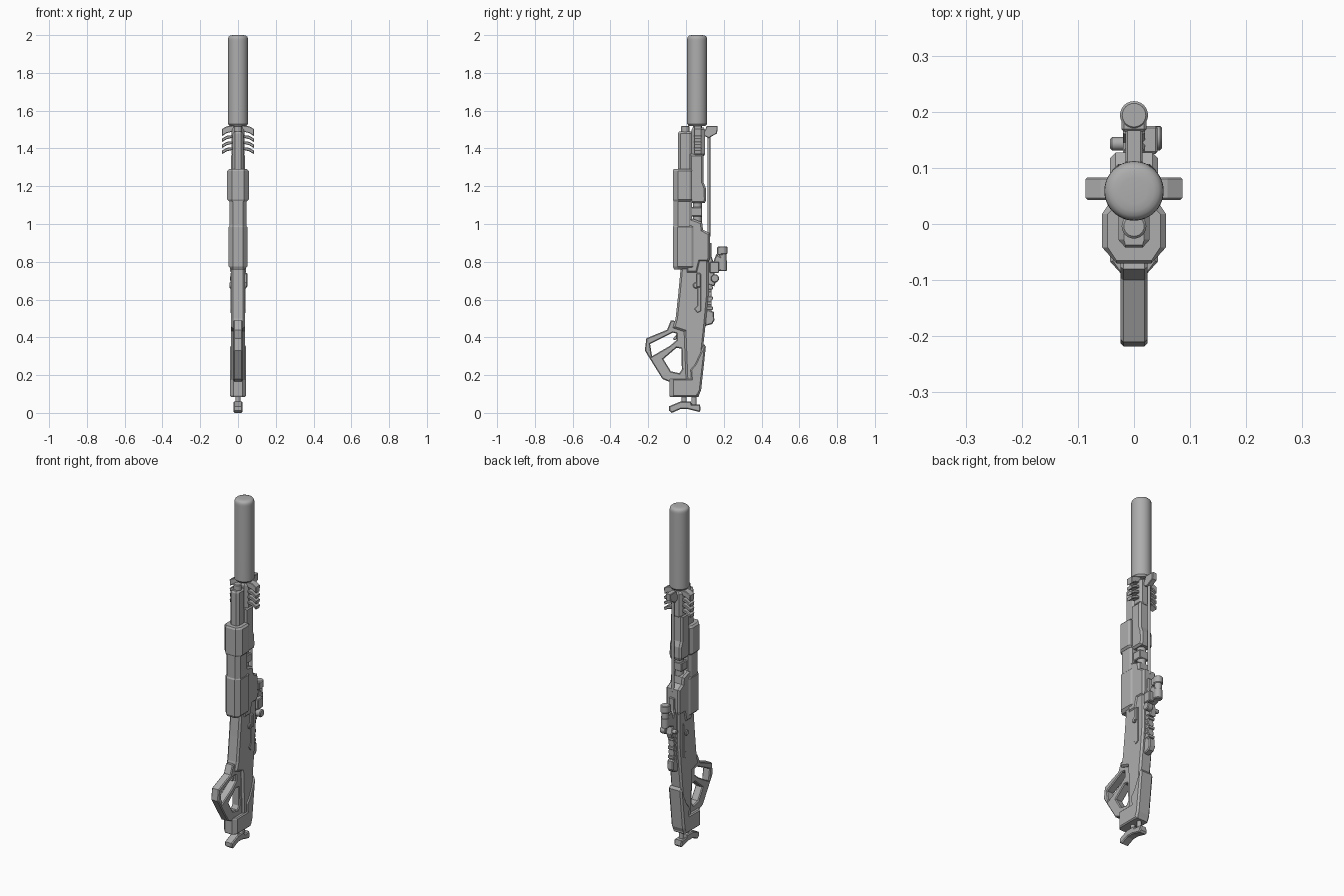
import bpy, bmesh, math
from mathutils import Matrix

if "Cube" in bpy.data.objects:
    bpy.data.objects.remove(bpy.data.objects["Cube"])

shade = (.42, .42, .42, 1)
grey = bpy.data.materials.new("gunmetal_grey")
grey.use_nodes = True
grey.diffuse_color = shade
grey.node_tree.nodes["Principled BSDF"].inputs["Base Color"].default_value = shade

# Side outlines (y, z) are extruded along x, front outlines (x, z) along y
TURN = Matrix.Rotation(math.pi / 2, 4, "Z")
FRONT = Matrix.Rotation(math.pi / 2, 4, "X")
SIDE = TURN @ FRONT
ACROSS = Matrix.Rotation(math.pi / 2, 4, "Y")


def finish(name, bm, frame=Matrix(), smooth=False):
    """Turn a bmesh into a named grey object."""
    bmesh.ops.transform(bm, matrix=frame, verts=bm.verts)
    bmesh.ops.recalc_face_normals(bm, faces=bm.faces)
    mesh = bpy.data.meshes.new(name)
    bm.to_mesh(mesh)
    bm.free()
    mesh.shade_flat()
    mesh.materials.append(grey)
    obj = bpy.data.objects.new(name, mesh)
    bpy.context.collection.objects.link(obj)
    if smooth:
        bpy.ops.object.select_all(action="DESELECT")
        obj.select_set(True)
        bpy.context.view_layer.objects.active = obj
        bpy.ops.object.shade_smooth_by_angle(angle=math.radians(35))


def plate(name, outline, *holes, half, bevel=.005, frame=SIDE):
    """Extrude an outline, with optional holes, and chamfer its rims."""
    curve = bpy.data.curves.new(name, "CURVE")
    curve.dimensions = "2D"
    curve.fill_mode = "BOTH"
    curve.extrude = half - bevel
    curve.bevel_depth = bevel
    curve.bevel_resolution = 0
    curve.offset = -bevel
    for points in (outline, *holes):
        spline = curve.splines.new("POLY")
        spline.points.add(len(points) - 1)
        for point, (across, up) in zip(spline.points, points):
            point.co = (across, up, 0, 1)
        spline.use_cyclic_u = True
    helper = bpy.data.objects.new("outline_helper", curve)
    bpy.context.collection.objects.link(helper)
    bpy.context.view_layer.update()
    solid = helper.evaluated_get(bpy.context.evaluated_depsgraph_get())
    mesh = bpy.data.meshes.new_from_object(solid)
    bpy.data.objects.remove(helper)
    bm = bmesh.new()
    bm.from_mesh(mesh)
    bpy.data.meshes.remove(mesh)
    bmesh.ops.remove_doubles(bm, verts=bm.verts, dist=.0001)
    finish(name, bm, frame)


def skin(bm, loops):
    """Bridge rings of vertices and cap both ends."""
    for low, high in zip(loops, loops[1:]):
        for i, vert in enumerate(low):
            bm.faces.new((low[i - 1], vert, high[i], high[i - 1]))
    bm.faces.new(loops[0][::-1])
    bm.faces.new(loops[-1])


def box(name, half, y, z, x=0, bevel=.004):
    """Chamfered block, x being its middle and half its half width."""
    bm = bmesh.new()
    bmesh.ops.create_cube(bm, size=1)
    for vert in bm.verts:
        side, depth, height = vert.co * 2
        vert.co = (x + side * half, y[depth > 0], z[height > 0])
    bmesh.ops.bevel(bm, geom=bm.edges[:], offset=bevel, segments=1, affect="EDGES")
    finish(name, bm)


def turned(name, rings, x=0, y=0, z=0, sides=24, turn=Matrix()):
    """Closed turned part from (radius, height) rings."""
    bm = bmesh.new()
    angles = [math.tau * i / sides for i in range(sides)]
    skin(bm, [[bm.verts.new((r * math.cos(a), r * math.sin(a), h)) for a in angles]
              for r, h in rings])
    finish(name, bm, Matrix.Translation((x, y, z)) @ turn, smooth=True)


def rod(name, radius, low, high, rim=.004, **place):
    """Round bar with chamfered ends."""
    turned(name, [(radius - rim, low), (radius, low + rim),
                  (radius, high - rim), (radius - rim, high)], **place)


def shell(name, half, y, z, rim=.01):
    """Eight-sided casing with a narrow front face and tapered ends."""
    bm = bmesh.new()
    loops = []
    front, back = y
    for height, inset in ((z[0], rim), (z[0] + rim, 0), (z[1] - rim, 0), (z[1], rim)):
        wide = half - inset
        right = [(half * .55, front + inset / 2), (wide, front + half * .5),
                 (wide, back - .015), (wide - .01, back - inset / 2)]
        ring = right + [(-px, py) for px, py in reversed(right)]
        loops.append([bm.verts.new((px, py, height)) for px, py in ring])
    skin(bm, loops)
    finish(name, bm)


# Suppressor with a shallow dome, barrel and lower tube
dome = [(.053 - .03 * t ** 3, 1.97 + .03 * math.sin(t * math.pi / 2))
        for t in (i / 6 for i in range(7))]
turned("suppressor", [(.045, 1.52), (.053, 1.53)] + dome, y=.059, sides=48)
rod("barrel", .024, .9, 1.53, y=.06)
shell("lower_tube", half=.028, y=(-.042, .032), z=(1.2, 1.49))
rod("lower_tube_cap", .022, 1.48, 1.52, y=-.004)
rod("cleaning_rod", .008, .93, 1.47, y=.121, sides=12)

# Muzzle brake with swept fins, the top one deepest
shell("brake_core", half=.035, y=(.03, .1), z=(1.36, 1.51))
for sign, side in ((1, "left"), (-1, "right")):
    for i in range(4):
        base = 1.38 + i * .032
        tip = base + (.036 if i == 3 else .018)
        fin = [(.02, base + .015), (.06, base + .005), (.084, base - .01),
               (.086, tip - .01), (.06, tip + .005), (.02, tip + .01)]
        plate(f"{side}_brake_fin_{i + 1}", [(sign * px, pz) for px, pz in fin],
              half=.02, bevel=.003, frame=Matrix.Translation((0, .063, 0)) @ FRONT)

# Front sight
plate("front_sight", [(.09, 1.47), (.12, 1.455), (.165, 1.48), (.167, 1.52), (.11, 1.52)],
      half=.015, bevel=.003)

# Handguard in three steps
shell("handguard_front", half=.057, y=(-.07, .033), z=(1.12, 1.29))
shell("handguard_middle", half=.046, y=(-.066, .032), z=(.97, 1.14))
shell("handguard_rear", half=.049, y=(-.07, .045), z=(.76, 1), rim=.015)
plate("upper_shroud", [(.02, 1.11), (.1, 1.11), (.107, 1.13), (.105, 1.19), (.093, 1.22),
                       (.093, 1.37), (.02, 1.37)], half=.038, bevel=.01)
box("barrel_collar", half=.03, y=(.025, .085), z=(1.04, 1.09))

# Receiver and body
plate("receiver_top", [(0, .74), (.06, .74), (.075, .8), (.12, .8), (.127, .82), (.127, .95),
                       (.09, .97), (.085, 1.01), (0, 1.04)], half=.043, bevel=.01)
plate("receiver_body", [(-.025, .8), (-.04, .64), (-.055, .5), (-.07, .45), (-.01, .43),
                        (0, .17), (.03, .12), (.075, .2), (.105, .48), (.118, .62),
                        (.118, .82)], half=.037, bevel=.01)
box("optic_rail", half=.018, y=(.1, .136), z=(.5, .9))

# Side fittings that show on both flanks
plate("bolt_track", [(.045, .55), (.06, .53), (.08, .54), (.08, .74), (.062, .7), (.062, .57)],
      half=.041, bevel=.002)
rod("selector", .016, -.046, .046, y=.053, z=.675, sides=16, turn=ACROSS)
box("bolt_handle", half=.01, y=(.055, .078), z=(.665, .74), x=.04)

# Looped grip with a finger hole and a rear hole
grip = [(-.08, .49), (-.1, .44), (-.21, .395), (-.218, .33), (-.125, .18), (-.09, .165),
        (.02, .17), (.01, .45), (-.04, .485)]
finger_hole = [(-.19, .365), (-.07, .425), (-.05, .42), (-.05, .385), (-.085, .355), (-.18, .3)]
rear_hole = [(-.12, .285), (-.05, .345), (-.025, .34), (-.022, .23), (-.035, .21), (-.08, .22)]
plate("grip_loop", grip, finger_hole, rear_hole, half=.024)
plate("trigger", [(-.04, .43), (-.07, .39), (-.06, .385), (-.025, .41)], half=.008, bevel=.002)

# Stock and butt
shell("stock_base", half=.043, y=(-.088, .07), z=(.085, .18), rim=.006)
plate("cheek_piece", [(.03, .1), (.065, .085), (.08, .12), (.105, .35), (.095, .365),
                      (.045, .26), (.02, .23)], half=.043, bevel=.01)
for end, depth in (("front", -.01), ("rear", .042)):
    rod(f"{end}_butt_post", .013, .03, .1, y=depth, sides=16)
plate("butt_pad", [(-.09, .012), (-.075, 0), (-.03, .02), (.01, .02), (.07, .005), (.078, .015),
                   (.074, .045), (.03, .045), (.025, .06), (-.03, .06), (-.09, .035)], half=.024)

# Optic on its mount
plate("optic_mount", [(.11, .68), (.15, .67), (.16, .7), (.15, .74), (.2, .76), (.195, .82),
                      (.16, .84), (.145, .8), (.125, .86), (.11, .86)], half=.02)
rod("optic_body", .022, .75, .81, y=.194)
rod("optic_neck", .02, .8, .85, y=.194)
rod("optic_lens_ring", .025, .84, .882, y=.194)
box("optic_head", half=.022, y=(.165, .198), z=(.835, .88))
rod("left_mount_knob", .022, .015, .05, y=.153, z=.712, sides=16, turn=ACROSS)
rod("right_mount_knob", .012, -.043, 0, y=.143, z=.712, sides=12, turn=ACROSS)
box("mount_clamp", half=.016, y=(.125, .175), z=(.74, .8), x=.026)

# Ribs and rear sight along the rail
for i in range(5):
    low = .545 + i * .027
    box(f"rail_rib_{i + 1}", half=.02, y=(.105, .142 - i % 2 * .006), z=(low, low + .017), bevel=.002)
plate("rear_sight", [(.1, .46), (.138, .47), (.15, .49), (.148, .535), (.1, .55)], half=.019)
